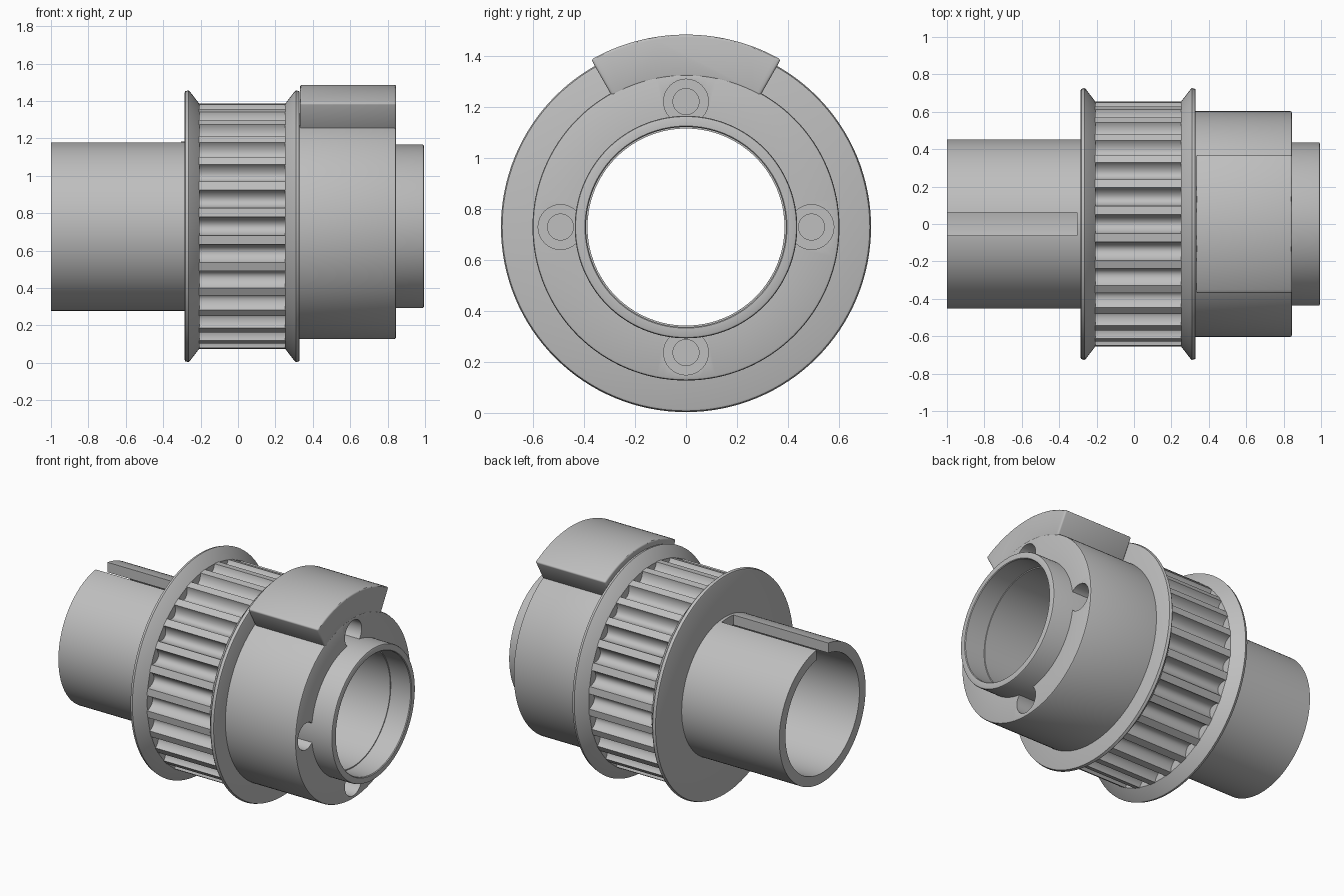
import bpy, bmesh, math

if "Cube" in bpy.data.objects:
    bpy.data.objects.remove(bpy.data.objects["Cube"], do_unlink=True)

AXIS_Z = 0.73
BORE = 0.387
TAU = math.tau

steel = bpy.data.materials.new("machined grey")
steel.use_nodes = True
steel.diffuse_color = (0.52, 0.52, 0.52, 1)
steel.node_tree.nodes["Principled BSDF"].inputs["Base Color"].default_value = (0.52, 0.52, 0.52, 1)


def polar(x, r, a):
    """Point at radius r and angle a (from straight up) around the shaft axis."""
    return (x, r * math.sin(a), AXIS_Z + r * math.cos(a))


def finish(name, bm):
    bmesh.ops.recalc_face_normals(bm, faces=bm.faces)
    mesh = bpy.data.meshes.new(name)
    bm.to_mesh(mesh)
    bm.free()
    mesh.materials.append(steel)
    obj = bpy.data.objects.new(name, mesh)
    bpy.context.collection.objects.link(obj)
    return obj


def grid_solid(name, rings):
    """Skin a closed loop of closed rings."""
    bm = bmesh.new()
    rows = [[bm.verts.new(p) for p in ring] for ring in rings]
    for i, row in enumerate(rows):
        nxt = rows[(i + 1) % len(rows)]
        for j in range(len(row)):
            k = (j + 1) % len(row)
            bm.faces.new((row[j], row[k], nxt[k], nxt[j]))
    return finish(name, bm)


def lathe(name, profile, steps=128):
    return grid_solid(name, [[polar(x, r, TAU * i / steps) for i in range(steps)]
                             for x, r in profile])


def prism(name, outline, x0, x1):
    """Extrude a list of (radius, angle) points along the shaft."""
    bm = bmesh.new()
    ends = [[bm.verts.new(polar(x, r, a)) for r, a in outline] for x in (x0, x1)]
    bm.faces.new(ends[0])
    bm.faces.new(ends[1])
    n = len(outline)
    for i in range(n):
        k = (i + 1) % n
        bm.faces.new((ends[0][i], ends[0][k], ends[1][k], ends[1][i]))
    return finish(name, bm)


def pin(name, radius, x0, x1, angle, steps=32):
    """Cylinder parallel to the shaft, used for drilling."""
    _, y, z = polar(0, 0.493, angle)
    bm = bmesh.new()
    ends = [[bm.verts.new((x, y + radius * math.cos(TAU * i / steps),
                           z + radius * math.sin(TAU * i / steps)))
             for i in range(steps)] for x in (x0, x1)]
    bm.faces.new(ends[0])
    bm.faces.new(ends[1])
    for i in range(steps):
        k = (i + 1) % steps
        bm.faces.new((ends[0][i], ends[0][k], ends[1][k], ends[1][i]))
    return finish(name, bm)


def apply_modifier(obj, mod):
    bpy.context.view_layer.objects.active = obj
    bpy.ops.object.modifier_apply(modifier=mod.name)


def cut(obj, cutter):
    mod = obj.modifiers.new("cut", "BOOLEAN")
    mod.operation, mod.solver, mod.object = "DIFFERENCE", "EXACT", cutter
    apply_modifier(obj, mod)
    bpy.data.objects.remove(cutter, do_unlink=True)


# Plain sleeve with an open keyway along its top
sleeve = lathe("sleeve", [(-1, BORE), (-1, 0.452), (-0.27, 0.452), (-0.27, BORE)])
bm = bmesh.new()
bmesh.ops.create_cube(bm, size=1)
for v in bm.verts:
    v.co.x = -0.305 if v.co.x > 0 else -1.1
    v.co.y *= 0.124
    v.co.z = AXIS_Z + 0.4 + 0.4 * v.co.z
cut(sleeve, finish("keyway_cutter", bm))

# Two mirrored belt flanges with sloping inner faces
FLANGE = [(-0.285, BORE), (-0.285, 0.715), (-0.282, 0.722), (-0.265, 0.727),
          (-0.257, 0.72), (-0.207, 0.655), (-0.207, BORE)]
flanges = [lathe("left_flange", FLANGE),
           lathe("right_flange", [(0.045 - x, r) for x, r in FLANGE])]

# Toothed ring: round-bottomed grooves between narrow flat lands
TEETH, TIP, DEPTH = 28, 0.657, 0.058
pitch = TAU / TEETH
section = []
for t in range(TEETH):
    for s in range(13):
        u = -math.cos(math.pi * s / 12)
        section.append((TIP - DEPTH * (1 - u * u) ** 0.6, (t + 0.34 * u) * pitch))
outer = [[polar(x, r, a) for r, a in section] for x in (-0.21, 0.255)]
inner = [[polar(x, BORE, a) for r, a in section] for x in (0.255, -0.21)]
teeth = grid_solid("toothed_ring", outer + inner)

# Hub drum with four counterbored screw holes
drum = lathe("hub_drum", [(0.32, 0.41), (0.32, 0.603), (0.835, 0.603), (0.842, 0.6),
                          (0.845, 0.593), (0.845, 0.41)])
for i in range(4):
    angle = i * TAU / 4
    cut(drum, pin("counterbore_cutter", 0.088, 0.62, 0.9, angle))
    cut(drum, pin("drill_cutter", 0.051, 0.45, 0.9, angle))

# Collar and inner liner, with a shallow step in the bore
collar = lathe("end_collar", [(0.25, BORE), (0.25, 0.437), (0.985, 0.437), (0.992, 0.434),
                              (0.995, 0.427), (0.995, 0.397), (0.99, 0.393),
                              (0.845, 0.393), (0.845, BORE)])

# Raised sector block on top of the drum
HALF, N = math.radians(29.5), 32
arc = [HALF * (2 * i / N - 1) for i in range(N + 1)]
block = prism("sector_block", [(0.756, a) for a in arc] + [(0.59, a) for a in reversed(arc)],
              0.332, 0.845)
bevel = block.modifiers.new("soft_edges", "BEVEL")
bevel.width, bevel.segments, bevel.angle_limit = 0.01, 3, math.radians(40)
apply_modifier(block, bevel)

# Smooth shading with crisp machined edges
bpy.ops.object.select_all(action="DESELECT")
for obj in [sleeve, teeth, drum, collar, block] + flanges:
    obj.select_set(True)
    bpy.context.view_layer.objects.active = obj
bpy.ops.object.shade_smooth_by_angle(angle=math.radians(30))
